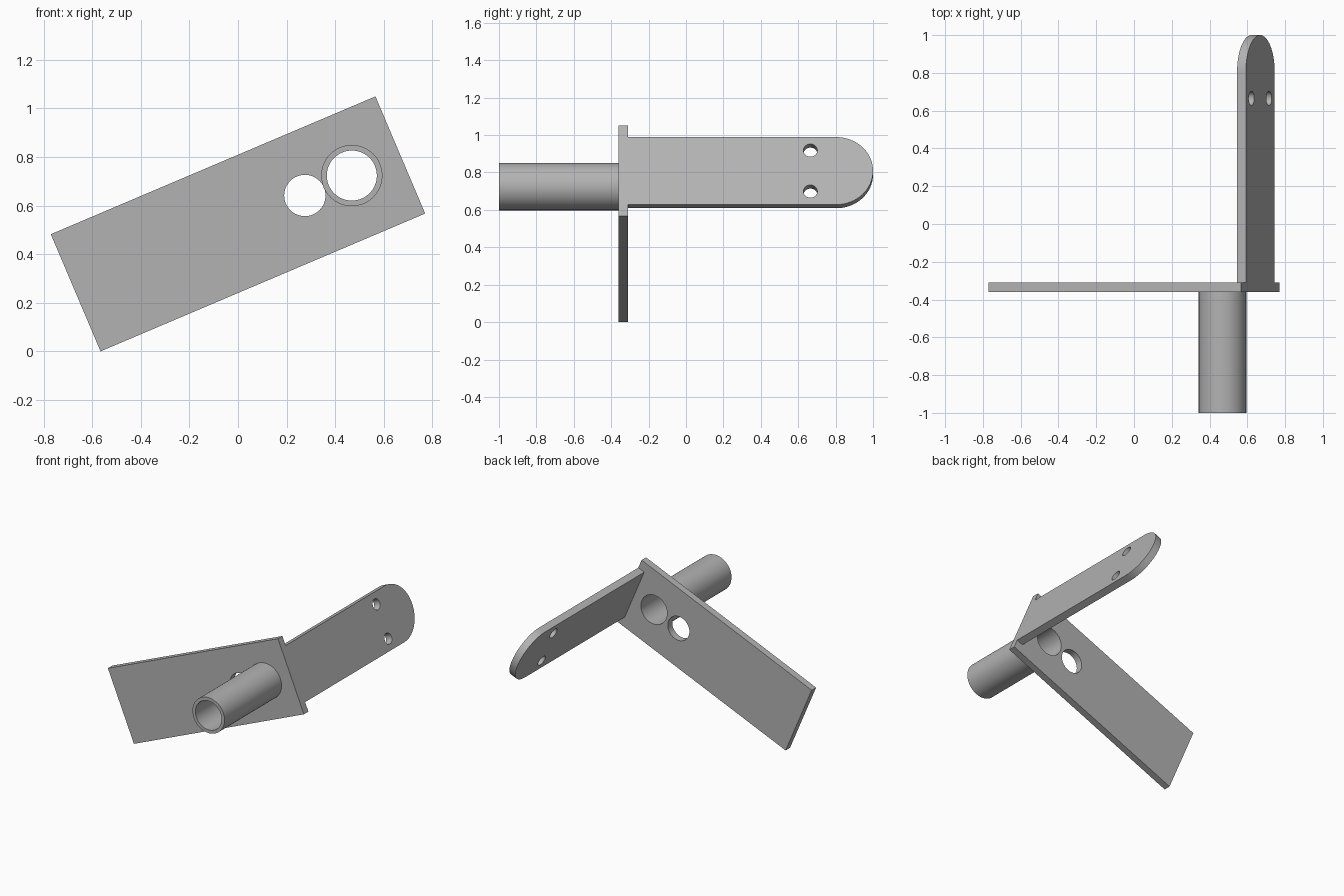
import bpy, bmesh
from math import radians, pi, cos, sin
from mathutils import Matrix, Vector

cube = bpy.data.objects.get("Cube")
if cube:
    bpy.data.objects.remove(cube, do_unlink=True)

# The bracket is laid out level, then tilted about the y axis
TILT = Matrix.Translation((0, 0, 0.525)) @ Matrix.Rotation(radians(-23), 4, 'Y')
LENGTH, WIDTH, THICK = 1.452, 0.524, 0.05
FRONT, BACK = -0.36, -0.31
TUBE_X, TUBE_R, BORE_R = 0.509, 0.126, 0.103
ARM_R, ARM_END = 0.196, 1.0

grey = bpy.data.materials.new("plain grey")
grey.use_nodes = True
grey.diffuse_color = (0.45, 0.45, 0.45, 1)
grey.node_tree.nodes["Principled BSDF"].inputs["Base Color"].default_value = grey.diffuse_color


def prism(name, outline, push):
    """Extrude a closed outline of points along the push vector."""
    bm = bmesh.new()
    face = bm.faces.new([bm.verts.new(p) for p in outline])
    top = bmesh.ops.extrude_face_region(bm, geom=[face])["geom"]
    bmesh.ops.translate(bm, vec=push, verts=[v for v in top if isinstance(v, bmesh.types.BMVert)])
    bmesh.ops.recalc_face_normals(bm, faces=bm.faces)
    mesh = bpy.data.meshes.new(name)
    bm.to_mesh(mesh)
    bm.free()
    mesh.materials.append(grey)
    obj = bpy.data.objects.new(name, mesh)
    bpy.context.collection.objects.link(obj)
    return obj


def rod(name, centre, radius, push, sides=64):
    """Solid cylinder starting at centre and running along push."""
    push = Vector(push)
    turn = push.to_track_quat('Z', 'Y')
    ring = [Vector(centre) + turn @ Vector((radius * cos(a), radius * sin(a), 0))
            for a in (2 * pi * i / sides for i in range(sides))]
    return prism(name, ring, push)


def drill(obj, centre, radius, push):
    """Cut a round hole and discard the cutter."""
    cutter = rod("hole_cutter", centre, radius, push)
    cutter.hide_render = True
    mod = obj.modifiers.new("hole", 'BOOLEAN')
    mod.operation, mod.solver, mod.object = 'DIFFERENCE', 'EXACT', cutter
    bpy.context.view_layer.update()
    graph = bpy.context.evaluated_depsgraph_get()
    mesh = bpy.data.meshes.new_from_object(obj.evaluated_get(graph))
    obj.modifiers.clear()
    obj.data = mesh
    bpy.data.objects.remove(cutter, do_unlink=True)


# Flat plate with the tube bore and a smaller hole beside it
hx, hz = LENGTH / 2, WIDTH / 2
plate = prism("base_plate", [(-hx, FRONT, -hz), (hx, FRONT, -hz), (hx, FRONT, hz), (-hx, FRONT, hz)],
              (0, BACK - FRONT, 0))
drill(plate, (TUBE_X, -0.5, 0), BORE_R, (0, 0.4, 0))
drill(plate, (0.299, -0.5, 0), 0.085, (0, 0.4, 0))

# Open tube on the front
tube = rod("front_tube", (TUBE_X, -1, 0), TUBE_R, (0, 1 + FRONT, 0))
drill(tube, (TUBE_X, -1.2, 0), BORE_R, (0, 1.2, 0))

# Round-ended arm on the back, flush with the plate end
inner = hx - THICK
arc = [pi * i / 32 - pi / 2 for i in range(33)]
outline = [(inner, BACK, ARM_R), (inner, BACK, -ARM_R)]
outline += [(inner, ARM_END - ARM_R + ARM_R * cos(a), ARM_R * sin(a)) for a in arc]
arm = prism("back_arm", outline, (THICK, 0, 0))
for side in (-1, 1):
    drill(arm, (inner - 0.1, 0.665, side * 0.119), 0.037, (0.3, 0, 0))

# Tilt the parts and smooth the round walls
bpy.ops.object.select_all(action='DESELECT')
for obj in (plate, tube, arm):
    obj.matrix_world = TILT
    obj.select_set(True)
bpy.context.view_layer.objects.active = plate
bpy.ops.object.shade_smooth_by_angle(angle=radians(30))
